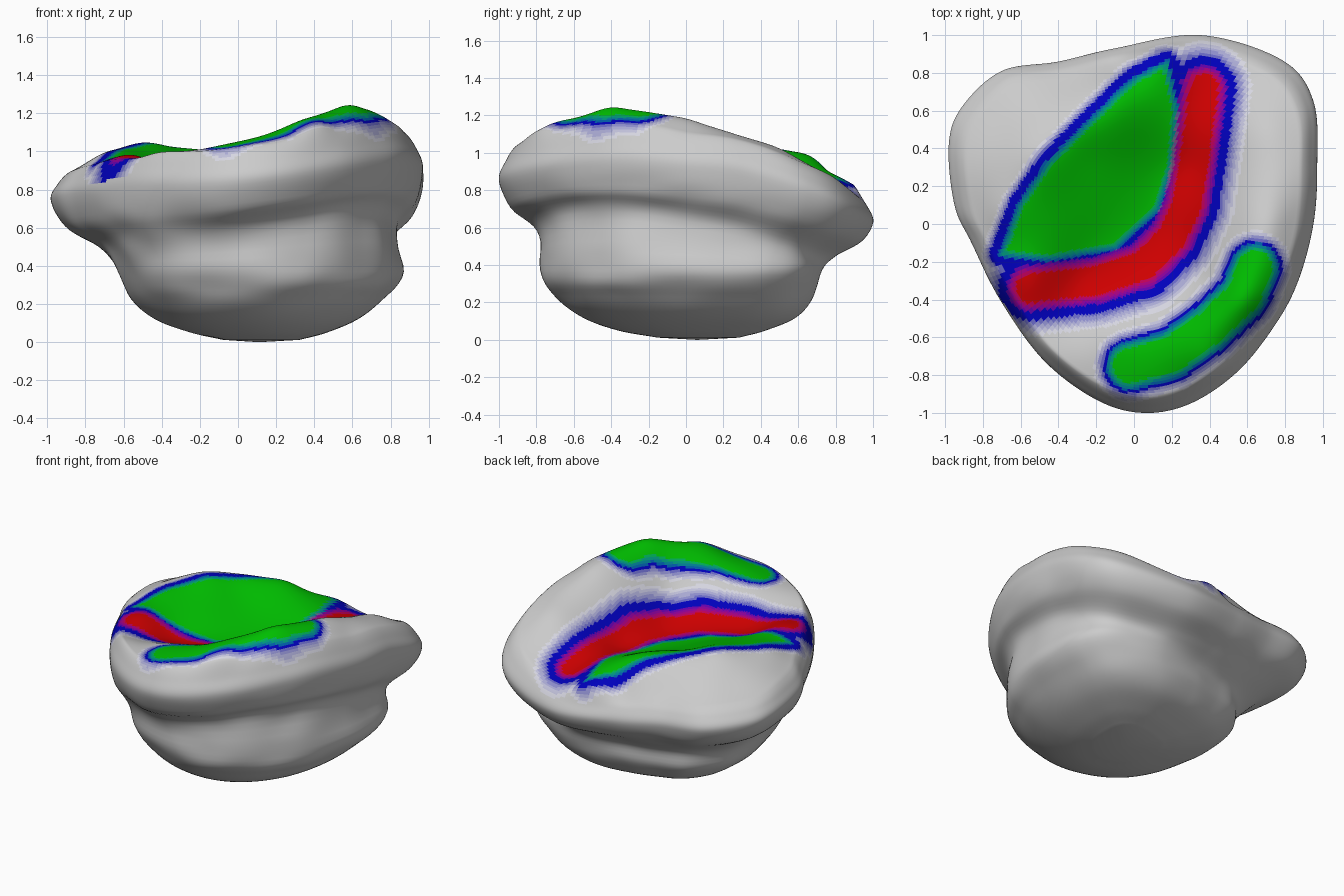
import bpy, bmesh, math
from mathutils import Vector, noise

if "Cube" in bpy.data.objects:
    bpy.data.objects.remove(bpy.data.objects["Cube"])

# Widest outline of the cap, counter-clockwise: x, y, z
RIM = [Vector(p) for p in [
    (.95, 0, .93), (.97, .3, .9), (.95, .65, .79), (.78, .87, .7), (.35, 1, .63),
    (-.1, .93, .65), (-.4, .86, .68), (-.7, .81, .7), (-.91, .62, .72), (-.98, .42, .74),
    (-.95, .1, .76), (-.86, -.1, .78), (-.71, -.4, .8), (-.48, -.72, .82), (-.2, -.93, .83),
    (.05, -1, .85), (.3, -.95, .88), (.55, -.78, .92), (.75, -.53, .95), (.87, -.3, .96)]]

# Ridges and valley of the top face
TOP = [(.6, -.42, 1.235), (.42, -.72, 1.15), (.45, -.53, 1.2), (.25, -.65, 1.13), (0, -.74, 1.05),
       (.73, 0, 1.18), (.69, -.22, 1.215), (.74, .2, 1.12), (.7, .5, 1.02), (-.12, -.58, 1.01),
       (-.4, -.52, .95), (-.58, -.33, .98), (-.3, -.28, .88), (0, -.2, .86), (.2, -.05, .85),
       (.3, .3, .84), (.36, .7, .83), (-.7, .06, .99), (-.5, .36, 1.045), (-.3, .55, 1.01),
       (-.1, .71, .95), (.1, .86, .85), (-.25, .05, .92), (0, .35, .9), (.36, -.3, 1.03),
       (-.72, .52, .9), (-.5, .1, 1.0), (-.25, .35, .98)]


def facing(p, x, y):
    return max(0, Vector((p.x, p.y)).normalized().dot(Vector((x, y)).normalized()))


TOP += [(p.x * .91, p.y * .91, p.z + .17 - .04 * facing(p, -1, 1) + .03 * facing(p, 1, -1) ** 4)
        for p in RIM]

# Lower body sections: z, xmin, xmax, ymin, ymax
LOW = [(.012, -.08, .32, -.15, .28), (.05, -.25, .46, -.36, .42), (.12, -.44, .62, -.55, .58),
       (.23, -.57, .76, -.69, .67), (.37, -.63, .85, -.77, .71)]


def catmull(a, b, c, d, t):
    return .5 * (2 * b + (c - a) * t + (2 * a - 5 * b + 4 * c - d) * t * t
                 + (3 * b - a - 3 * c + d) * t ** 3)


def kernel(x, y, p):
    return math.sqrt((x - p[0]) ** 2 + (y - p[1]) ** 2 + .015)


def solve_weights(pts):
    m = [[kernel(p[0], p[1], q) for q in pts] + [p[2] - .95] for p in pts]
    n = len(pts)
    for i in range(n):
        k = max(range(i, n), key=lambda r: abs(m[r][i]))
        m[i], m[k] = m[k], m[i]
        m[i] = [v / m[i][i] for v in m[i]]
        for r in range(n):
            if r != i:
                f = m[r][i]
                m[r] = [a - f * b for a, b in zip(m[r], m[i])]
    return [row[n] for row in m]


WEIGHTS = solve_weights(TOP)


def top_point(rim, s):
    x, y = rim.x * s, rim.y * s
    return Vector((x, y, .95 + sum(w * kernel(x, y, p) for w, p in zip(WEIGHTS, TOP))))


def low_point(rim, sec):
    z, x0, x1, y0, y1 = sec
    u = Vector((rim.x / .975, rim.y))
    u = u * .5 + u.normalized() * .5
    u *= 1 + .08 * (facing(rim, 1, 1) ** 6 + facing(rim, -1, -1) ** 6)
    return Vector(((x0 + x1) / 2 + u.x * (x1 - x0) / 2, (y0 + y1) / 2 + u.y * (y1 - y0) / 2, z))


def column(rim):
    # One profile from the underside, over the rim, to the middle of the top
    keys = [low_point(rim, s) for s in LOW]
    neck_z = .53 + .5 * (rim.z - .8) + .08 * facing(rim, 1, -1) ** 2
    neck = low_point(rim, (neck_z, -.71, .82, -.79, .77))
    flare = .25 * facing(rim, -1, 1) ** 3
    neck = neck.lerp(Vector((rim.x, rim.y, neck.z)), flare)
    under = rim.lerp(neck, .3)
    under.z = rim.z - .55 * (rim.z - neck.z)
    shoulder = Vector((rim.x * .965, rim.y * .965, rim.z + .1 - .02 * facing(rim, -1, 1)))
    keys += [neck, under, rim, shoulder, top_point(rim, .91), top_point(rim, .83)]
    keys.insert(0, 2 * keys[0] - keys[1])
    pts = [catmull(*keys[i:i + 4], t / 6) for i in range(len(keys) - 3) for t in range(6)]
    for p in pts:
        # Gentle unevenness of the body
        fade = min(1, max(0, (p.z - .08) / .2)) * min(1, max(0, (rim.z - p.z) / .2))
        p += Vector((p.x, p.y, 0)).normalized() * .018 * fade * noise.noise(Vector((p.x * 3, p.y * 3, p.z * 7)))
    return pts + [top_point(rim, .91 * (1 - i / 64)) for i in range(64)]


# Coloured contact zones on the top face
RED = [(-.55, -.34), (-.2, -.3), (.05, -.22), (.2, -.07), (.28, .1), (.32, .35), (.37, .72)]
SMALL = [(-.02, -.75), (.2, -.69), (.4, -.55), (.58, -.38), (.64, -.23)]
LARGE = [(-.7, -.16), (-.6, .1), (-.45, .32), (-.22, .55), (0, .76), (.17, .85),
         (.22, .6), (.19, .3), (.12, .08), (-.1, -.12), (-.45, -.18)]


def path_distance(p, path):
    best = 9
    for a, b in zip(path, path[1:]):
        a, b = Vector(a), Vector(b)
        t = max(0, min(1, (p - a).dot(b - a) / (b - a).length_squared))
        best = min(best, (p - a.lerp(b, t)).length)
    return best


def area_distance(p, poly):
    inside = False
    for a, b in zip(poly, poly[1:] + poly[:1]):
        if (a[1] > p.y) != (b[1] > p.y) and p.x < a[0] + (p.y - a[1]) * (b[0] - a[0]) / (b[1] - a[1]):
            inside = not inside
    d = path_distance(p, poly + poly[:1])
    return -d if inside else d


def clamp(v):
    return max(0, min(1, v))


def zone_colour(p):
    red = path_distance(p, RED) - .1
    small = path_distance(p, SMALL) - .11
    large = area_distance(p, LARGE)
    blue = max(clamp((.16 - red) / .1), clamp((.09 - small) / .06), clamp((.11 - large) / .05))
    col = Vector((.8, .8, .8)).lerp(Vector((.005, .005, .5)), round(blue * 6) / 6)
    green = clamp(.5 - min(small, large) / .05)
    col = col.lerp(Vector((.003, .52, .005)), round(green * 5) / 5)
    return col.lerp(Vector((.62, .003, .005)), round(clamp(.5 - red / .06) * 5) / 5)


# Loft the whole body from the profiles
n = len(RIM)
loop = [catmull(*[RIM[(i + k) % n] for k in (-1, 0, 1, 2)], t / 14) for i in range(n) for t in range(14)]
bm = bmesh.new()
cols = [[bm.verts.new(p) for p in column(r)] for r in loop]
base = bm.verts.new((.11, .06, 0))
crown = bm.verts.new(top_point(loop[0], 0))
for a, b in zip(cols, cols[1:] + cols[:1]):
    bm.faces.new((base, b[0], a[0]))
    for i in range(len(a) - 1):
        bm.faces.new((a[i], b[i], b[i + 1], a[i + 1]))
    bm.faces.new((a[-1], b[-1], crown))

mesh = bpy.data.meshes.new("tooth_crown")
slots = {}


def slot_for(colour):
    key = tuple(round(c, 2) for c in colour)
    if key not in slots:
        mat = bpy.data.materials.new("surface_colour")
        mat.diffuse_color = (*key, 1)
        mat.use_nodes = True
        mat.node_tree.nodes["Principled BSDF"].inputs["Base Color"].default_value = mat.diffuse_color
        mesh.materials.append(mat)
        slots[key] = len(slots)
    return slots[key]


bm.normal_update()
for f in bm.faces:
    c = f.calc_center_median()
    f.smooth = True
    f.material_index = slot_for(zone_colour(c.xy) if f.normal.z > .3 and c.z > .7 else (.8, .8, .8))
bm.to_mesh(mesh)
bm.free()
bpy.context.collection.objects.link(bpy.data.objects.new("tooth_crown", mesh))
